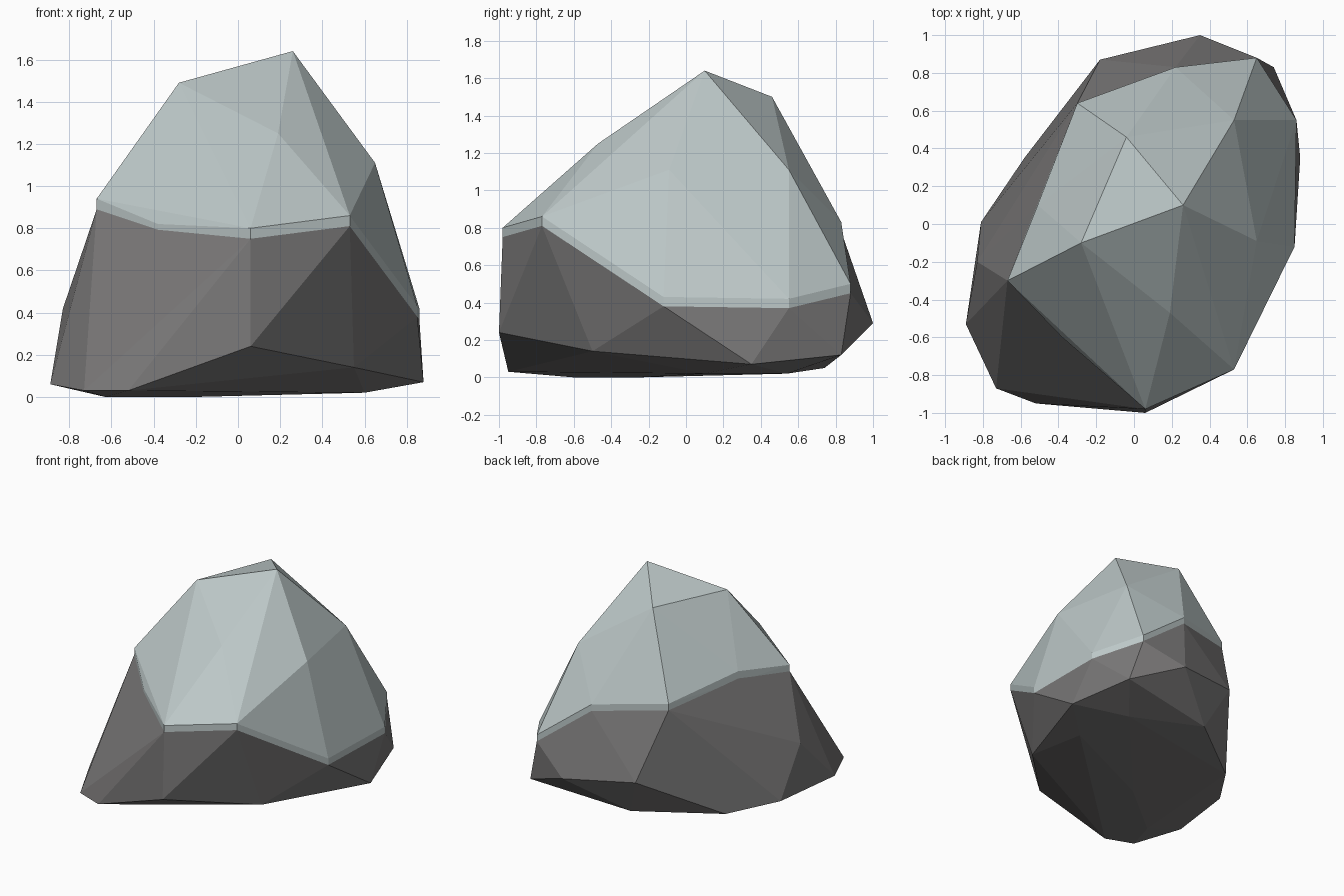
import bpy
import bmesh
from mathutils import Vector

cube = bpy.data.objects.get("Cube")
if cube:
    bpy.data.objects.remove(cube, do_unlink=True)


def flat_material(name, colour):
    mat = bpy.data.materials.new(name)
    mat.use_nodes = True
    mat.diffuse_color = (*colour, 1.0)
    shader = mat.node_tree.nodes["Principled BSDF"]
    shader.inputs["Base Color"].default_value = (*colour, 1.0)
    shader.inputs["Roughness"].default_value = 1.0
    return mat


def faceted_hull(name, points, material):
    """Wrap the corner points in a flat-shaded convex shell."""
    bm = bmesh.new()
    for point in points:
        bm.verts.new(point)
    hull = bmesh.ops.convex_hull(bm, input=bm.verts[:])
    unused = {g for g in hull["geom_interior"] + hull["geom_unused"]
              if isinstance(g, bmesh.types.BMVert)}
    bmesh.ops.delete(bm, geom=list(unused), context="VERTS")
    bmesh.ops.recalc_face_normals(bm, faces=bm.faces[:])
    mesh = bpy.data.meshes.new(name)
    bm.to_mesh(mesh)
    bm.free()
    mesh.materials.append(material)
    obj = bpy.data.objects.new(name, mesh)
    bpy.context.collection.objects.link(obj)
    return obj


snow = flat_material("pale grey snow", (0.51, 0.58, 0.58))
stone = flat_material("dark grey stone", (0.19, 0.185, 0.185))

# Corners of the snowy summit
summit = [(0.26, 0.1, 1.64), (-0.28, -0.1, 1.49), (0.19, -0.47, 1.25),
          (0.65, -0.09, 1.11), (0.53, 0.55, 1.11), (-0.04, 0.46, 1.5)]

# Snow line, running round the rock
rim = [(-0.67, -0.3, 0.94), (-0.38, -0.6, 0.82), (0.06, -0.98, 0.8),
       (0.53, -0.77, 0.86), (0.85, -0.12, 0.43), (0.86, 0.55, 0.42),
       (0.65, 0.88, 0.5), (0.22, 0.83, 0.83), (-0.3, 0.64, 0.9),
       (-0.51, 0.1, 1.0)]

# Widest corners of the stone body
flank = [(0.06, -1, 0.24), (0.55, -0.5, 0.14), (0.88, 0.35, 0.07),
         (0.74, 0.83, 0.12), (0.35, 1, 0.29), (-0.18, 0.87, 0.35),
         (-0.83, -0.2, 0.42), (-0.72, -0.63, 0.27), (-0.41, -0.95, 0.16)]

# Shallow rounded underside
base = [(-0.89, -0.53, 0.06), (-0.73, -0.87, 0.03), (-0.52, -0.95, 0.03),
        (-0.81, 0.01, 0.05), (-0.58, 0.35, 0.02), (-0.05, 0.74, 0.05),
        (0.5, 0.54, 0.02), (0.6, 0.1, 0.02), (-0.2, -0.25, 0),
        (-0.63, -0.6, 0)]

# The snow ends in a thin upright lip above the stone
lip = Vector((0, 0, 0.05))
lower_rim = [Vector(p) - lip for p in rim]

faceted_hull("rock_body", lower_rim + flank + base, stone)
faceted_hull("snow_cap", summit + rim + lower_rim, snow)
